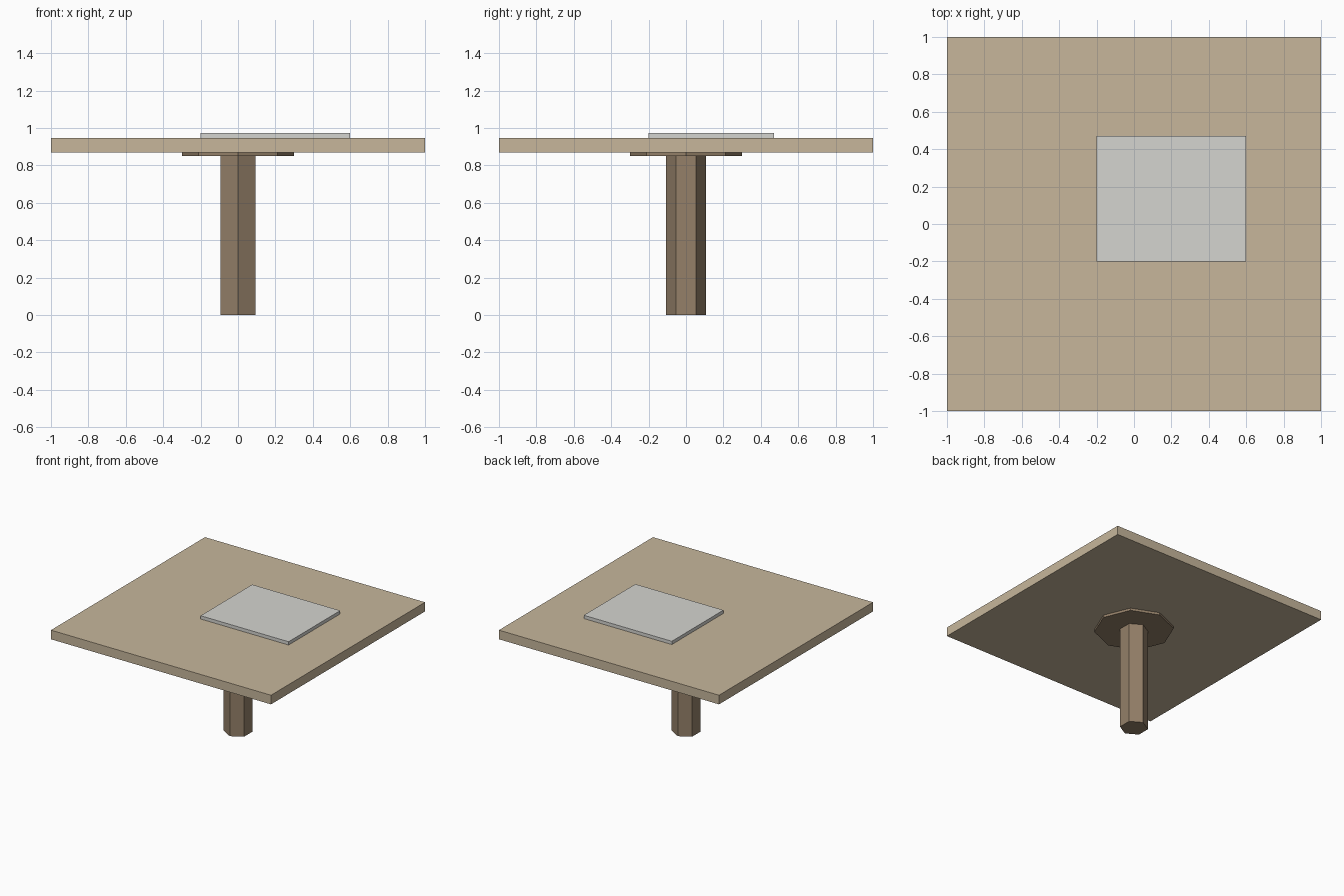
import bpy

cube = bpy.data.objects.get("Cube")
if cube:
    bpy.data.objects.remove(cube, do_unlink=True)


def material(name, rgb):
    mat = bpy.data.materials.new(name)
    mat.use_nodes = True
    colour = (*rgb, 1)
    mat.diffuse_color = colour
    mat.node_tree.nodes["Principled BSDF"].inputs["Base Color"].default_value = colour
    return mat


def finish(name, mat):
    obj = bpy.context.object
    obj.name = obj.data.name = name
    obj.data.materials.append(mat)
    return obj


def box(name, low, high, mat):
    centre = [(a + b) / 2 for a, b in zip(low, high)]
    bpy.ops.mesh.primitive_cube_add(size=1, location=centre)
    obj = finish(name, mat)
    obj.scale = [b - a for a, b in zip(low, high)]
    bpy.ops.object.transform_apply(location=False, rotation=False, scale=True)


def prism(name, sides, radius, bottom, top, mat):
    # The first corner lies on the y axis
    bpy.ops.mesh.primitive_cylinder_add(
        vertices=sides, radius=radius, depth=top - bottom,
        location=(0, 0, (bottom + top) / 2))
    finish(name, mat)


tan_wood = material("tan wood", (0.57, 0.47, 0.33))
brown_wood = material("brown wood", (0.297, 0.216, 0.14))
pale_grey = material("pale grey", (0.66, 0.66, 0.63))

# Pedestal: hexagonal column and octagonal support plate
prism("column", 6, 0.107, 0, 0.85, brown_wood)
prism("support_plate", 8, 0.3, 0.85, 0.87, brown_wood)

# Square top with an off-centre mat on it
box("table_top", (-1, -1, 0.87), (1, 1, 0.945), tan_wood)
box("table_mat", (-0.2, -0.2, 0.945), (0.6, 0.47, 0.972), pale_grey)
